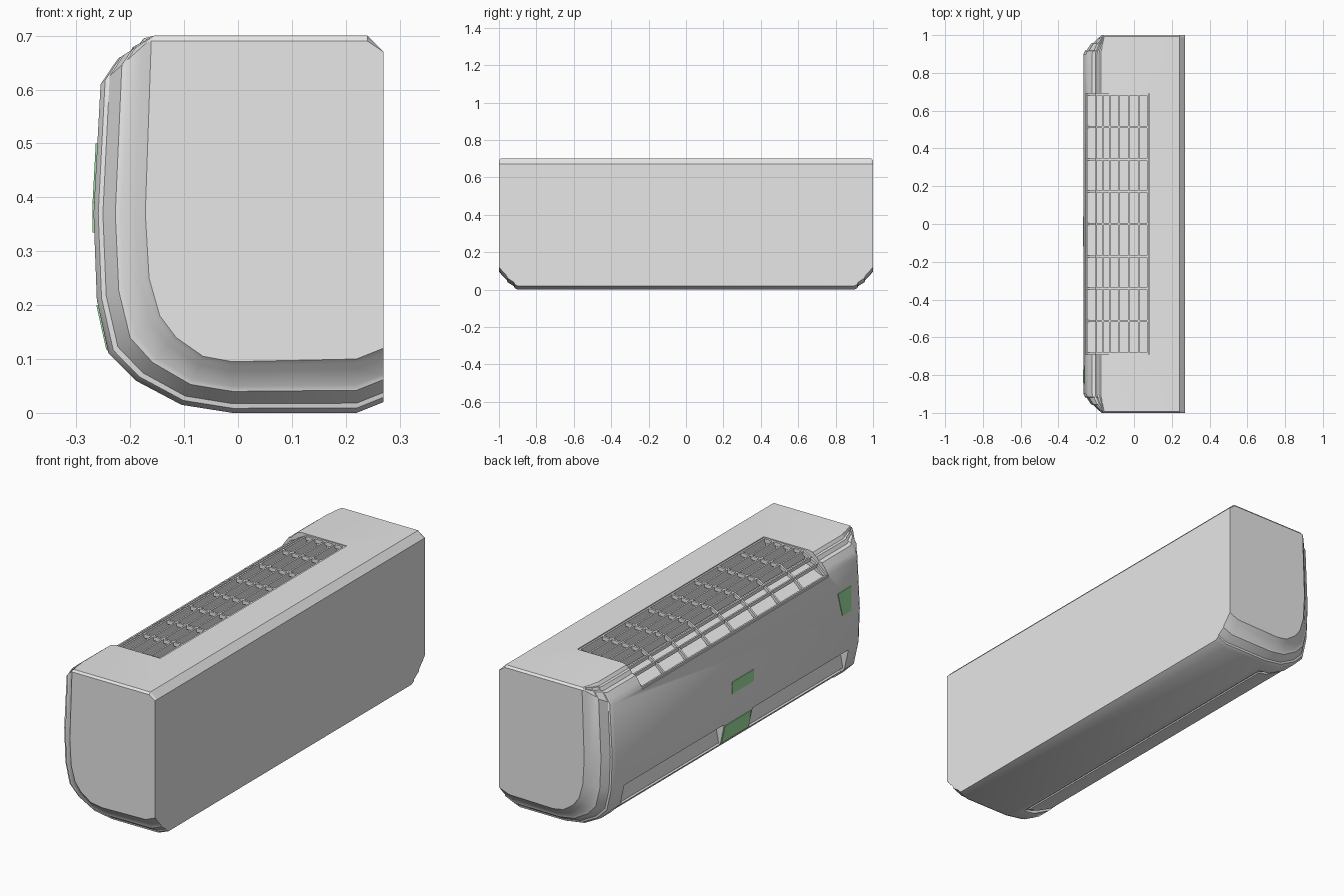
import bpy
import bmesh
from mathutils import Vector

old = bpy.data.objects.get("Cube")
if old:
    bpy.data.objects.remove(old, do_unlink=True)


def material(name, color):
    m = bpy.data.materials.new(name)
    m.use_nodes = True
    m.diffuse_color = color
    m.node_tree.nodes["Principled BSDF"].inputs["Base Color"].default_value = color
    return m


GREY = material("casing grey", (0.8, 0.8, 0.8, 1))
GREEN = material("label green", (0.36, 0.77, 0.36, 1))


def loft(name, rings, mat):
    """Skin a list of equal-length point rings and cap both ends."""
    bm = bmesh.new()
    loops = [[bm.verts.new(p) for p in ring] for ring in rings]
    n = len(loops[0])
    for a, b in zip(loops, loops[1:]):
        for i in range(n):
            j = (i + 1) % n
            bm.faces.new((a[i], a[j], b[j], b[i]))
    bm.faces.new(loops[0])
    bm.faces.new(loops[-1])
    bmesh.ops.recalc_face_normals(bm, faces=bm.faces)
    me = bpy.data.meshes.new(name)
    bm.to_mesh(me)
    bm.free()
    me.materials.append(mat)
    ob = bpy.data.objects.new(name, me)
    bpy.context.collection.objects.link(ob)
    return ob


def prism(name, pts, y0, y1, mat=GREY):
    return loft(name, [[(x, y, z) for x, z in pts] for y in (y0, y1)], mat)


def cut(ob, cutter):
    mod = ob.modifiers.new("cut", 'BOOLEAN')
    mod.operation = 'DIFFERENCE'
    mod.solver = 'EXACT'
    mod.object = cutter
    dg = bpy.context.evaluated_depsgraph_get()
    me = bpy.data.meshes.new_from_object(ob.evaluated_get(dg))
    ob.modifiers.clear()
    ob.data = me
    bpy.data.objects.remove(cutter, do_unlink=True)


# Casing: full profile and smaller end profile, blended in stepped rings
back = [(.27, .67), (.24, .70)]
brow = [(-.155, .70), (-.175, .695), (-.185, .682), (-.195, .679), (-.205, .663),
        (-.222, .658), (-.235, .64), (-.24, .632), (-.255, .61)]
belly = [(-.268, .37), (-.262, .21), (-.24, .11), (-.19, .06), (-.105, .015),
         (-.01, 0), (.22, 0), (.27, .02)]
belly_end = [(-.172, .37), (-.165, .25), (-.145, .18), (-.115, .14), (-.065, .105),
             (-.01, .095), (.22, .10), (.27, .12)]
peak = Vector(brow[0])
full = [Vector(p) for p in back + brow + belly]
small = [Vector(p) for p in back]
small += [peak.lerp(Vector(p), .06) for p in brow] + [Vector(p) for p in belly_end]

steps = [(.9, 0), (.917, .09), (.919, .18), (.955, .42), (.957, .52), (.985, .82),
         (.992, .92), (1, 1)]
rings = []
for y, f in [(-y, f) for y, f in reversed(steps)] + steps:
    top = .69 if f == 1 else 1
    ring = [a.lerp(b, f) for a, b in zip(full, small)]
    rings.append([(p.x, y, min(p.y, top)) for p in ring])
casing = loft("casing", rings, GREY)

# Intake opening in the top and air outlet along the lower front
vent = .69
cut(casing, prism("vent_cutter", [(.08, .75), (.08, .645), (-.12, .645), (-.215, .60),
                                  (-.32, .60), (-.32, .75)], -vent, vent))
outlet = [(-.32, .21), (-.215, .205), (-.232, .115), (-.185, .073), (-.10, .028),
          (-.045, .012), (-.045, -.05), (-.32, -.05)]
cut(casing, prism("outlet_cutter", outlet, -.83, .83))

# Flap closing the underside of the outlet
prism("outlet_flap", [(-.237, .108), (-.19, .064), (-.105, .02), (-.058, .009),
                      (-.058, .016), (-.10, .031), (-.185, .076), (-.225, .118)], -.81, .81)

# Intake grille: long slats and cross bars following the bent top
path = [(.078, .697), (-.13, .693), (-.20, .652), (-.252, .607)]


def on_path(x, line):
    for (xa, za), (xb, zb) in zip(line, line[1:]):
        if xb <= x <= xa:
            return za + (zb - za) * (x - xa) / (xb - xa)
    return line[-1][1]


def slat(x, depth):
    z = on_path(x, path)
    w = .004
    prism("grille_slat", [(x - w, z), (x + w, z), (x + w, z - depth), (x - w, z - depth)],
          -vent, vent)


for x in (.074, .024, -.028, -.08, -.128):
    slat(x, .04)
for x in (-.165, -.20, -.248):
    slat(x, .016)

lower = [(x, z - .018) for x, z in reversed(path)]
cells = 8
for i in range(cells + 1):
    y = -vent + .005 + i * (2 * vent - .01) / cells
    prism("grille_cross_bar", path + lower, y - .005, y + .005)

# Centre block bridging the outlet
prism("outlet_centre_block", [(-.262, .21), (-.241, .112), (-.20, .08), (-.19, .21)],
      -.12, .09)

# Coloured labels lying on the front surface
front = [(z, x) for x, z in brow[-1:] + belly[:3]]


def label(name, upper, under, z0, z1):
    corners = [(upper[0], z1), (upper[1], z1), (under[1], z0), (under[0], z0)]
    loft(name, [[(on_path(z, front) + dx, y, z) for y, z in corners]
                for dx in (-.003, .003)], GREEN)


label("display_label", (-.12, .04), (-.12, .04), .335, .39)
label("side_label", (-.85, -.75), (-.84, -.775), .39, .50)
label("outlet_label", (-.11, .085), (-.11, .085), .118, .20)

# Soft shading on the rounded casing
bpy.ops.object.select_all(action='DESELECT')
casing.select_set(True)
bpy.context.view_layer.objects.active = casing
bpy.ops.object.shade_smooth_by_angle(angle=.6)
